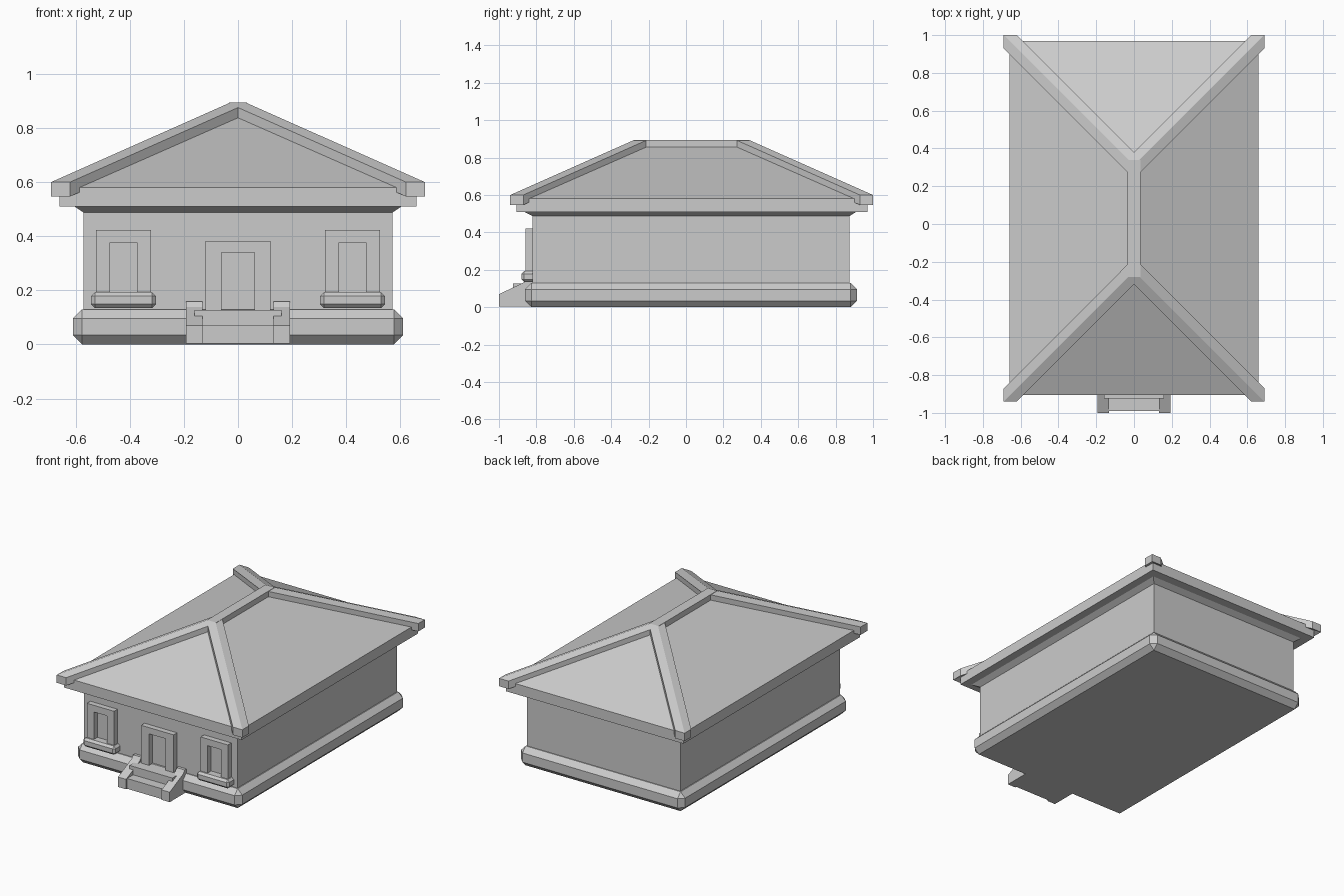
import bpy, bmesh
from mathutils import Vector

if "Cube" in bpy.data.objects:
    bpy.data.objects.remove(bpy.data.objects["Cube"])

stone = bpy.data.materials.new("grey stone")
stone.diffuse_color = (0.6, 0.6, 0.6, 1)
stone.use_nodes = True
stone.node_tree.nodes["Principled BSDF"].inputs["Base Color"].default_value = stone.diffuse_color


def finish(name, bm):
    bmesh.ops.recalc_face_normals(bm, faces=bm.faces[:])
    me = bpy.data.meshes.new(name)
    bm.to_mesh(me)
    bm.free()
    me.materials.append(stone)
    ob = bpy.data.objects.new(name, me)
    bpy.context.collection.objects.link(ob)
    return ob


def box(name, x0, x1, y0, y1, z0, z1, bevel=0):
    bm = bmesh.new()
    bmesh.ops.create_cube(bm, size=1)
    for v in bm.verts:
        v.co = Vector((x0 + (v.co.x + .5) * (x1 - x0),
                       y0 + (v.co.y + .5) * (y1 - y0),
                       z0 + (v.co.z + .5) * (z1 - z0)))
    if bevel:
        bmesh.ops.bevel(bm, geom=bm.edges[:], offset=bevel, segments=1,
                        profile=0.5, affect='EDGES')
    return finish(name, bm)


def extrude(name, pts, vec):
    """Extrude a planar outline along vec."""
    bm = bmesh.new()
    f = bm.faces.new([bm.verts.new(p) for p in pts])
    r = bmesh.ops.extrude_face_region(bm, geom=[f], use_keep_orig=True)
    bmesh.ops.translate(bm, vec=vec, verts=[v for v in r["geom"] if isinstance(v, bmesh.types.BMVert)])
    return finish(name, bm)


def loft(name, rings):
    """Stack of rectangles (half x, y0, y1, z)."""
    bm = bmesh.new()
    rows = [[bm.verts.new(c) for c in ((-hx, y0, z), (hx, y0, z), (hx, y1, z), (-hx, y1, z))]
            for hx, y0, y1, z in rings]
    for a, b in zip(rows, rows[1:]):
        for i in range(4):
            j = (i + 1) % 4
            bm.faces.new((a[i], a[j], b[j], b[i]))
    bm.faces.new(rows[0])
    bm.faces.new(rows[-1])
    bmesh.ops.remove_doubles(bm, verts=bm.verts[:], dist=1e-5)
    return finish(name, bm)


# Base and walls
box("plinth", -.61, .61, -.86, .914, 0, .13, .034)
box("walls", -.57, .57, -.82, .874, .05, .52)

# Eave moulding, cornice and hipped roof body
loft("eave_moulding", [(.57, -.82, .874, .487), (.605, -.865, .91, .51), (.605, -.865, .91, .53)])
loft("hipped_roof", [(.66, -.905, .97, .51), (.66, -.905, .97, .58),
                     (.001, -.246, .311, .87)])

# Raised ridge and four folded hip ribs
CY = .03
box("ridge_rib", -.034, .034, CY - .31, CY + .31, .80, .893)
plan = [(.69, .97), (.62, .97), (0, .35), (0, .31), (.03, .31), (.03, .24), (.69, .90)]
for sx, side in ((-1, "left"), (1, "right")):
    for sy, end in ((-1, "front"), (1, "back")):
        bm = bmesh.new()
        top, low = [], []
        for x, y in plan:
            z = .60 + .444 * min(.69 - x, .97 - y)
            top.append(bm.verts.new((sx * x, CY + sy * y, z)))
            low.append(bm.verts.new((sx * x, CY + sy * y, z - .053)))
        for ring in (top, low):
            bm.faces.new([ring[i] for i in (0, 1, 2, 3, 4)])
            bm.faces.new([ring[i] for i in (0, 4, 5, 6)])
        for i in range(7):
            j = (i + 1) % 7
            bm.faces.new((top[i], top[j], low[j], low[i]))
        finish(f"hip_rib_{end}_{side}", bm)


# Door and window surrounds: arch-shaped frames standing off the wall
def surround(name, cx, hw, hole, z0, z1, hole_top):
    pts = [(-hw, z0), (-hw, z1), (hw, z1), (hw, z0), (hole, z0), (hole, hole_top),
           (-hole, hole_top), (-hole, z0)]
    extrude(name, [(cx + x, -.857, z) for x, z in pts], (0, .05, 0))


surround("door_frame", 0, .12, .061, .10, .382, .34)
for s, side in ((-1, "left"), (1, "right")):
    surround(f"window_frame_{side}", s * .423, .101, .049, .17, .422, .377)
    box(f"window_sill_{side}", s * .423 - .12, s * .423 + .12, -.88, -.79, .135, .193, .014)

# Entrance steps with sloping cheek walls
box("lower_step", -.16, .16, -.99, -.80, .003, .072)
box("upper_step", -.16, .16, -.925, -.80, .003, .128)
cheek = [(-1, .003), (-1, .07), (-.855, .138), (-.84, .158), (-.80, .158), (-.80, .003)]
for s, side in ((-1, "left"), (1, "right")):
    extrude(f"step_cheek_{side}", [(s * .192, y, z) for y, z in cheek], (-s * .06, 0, 0))
